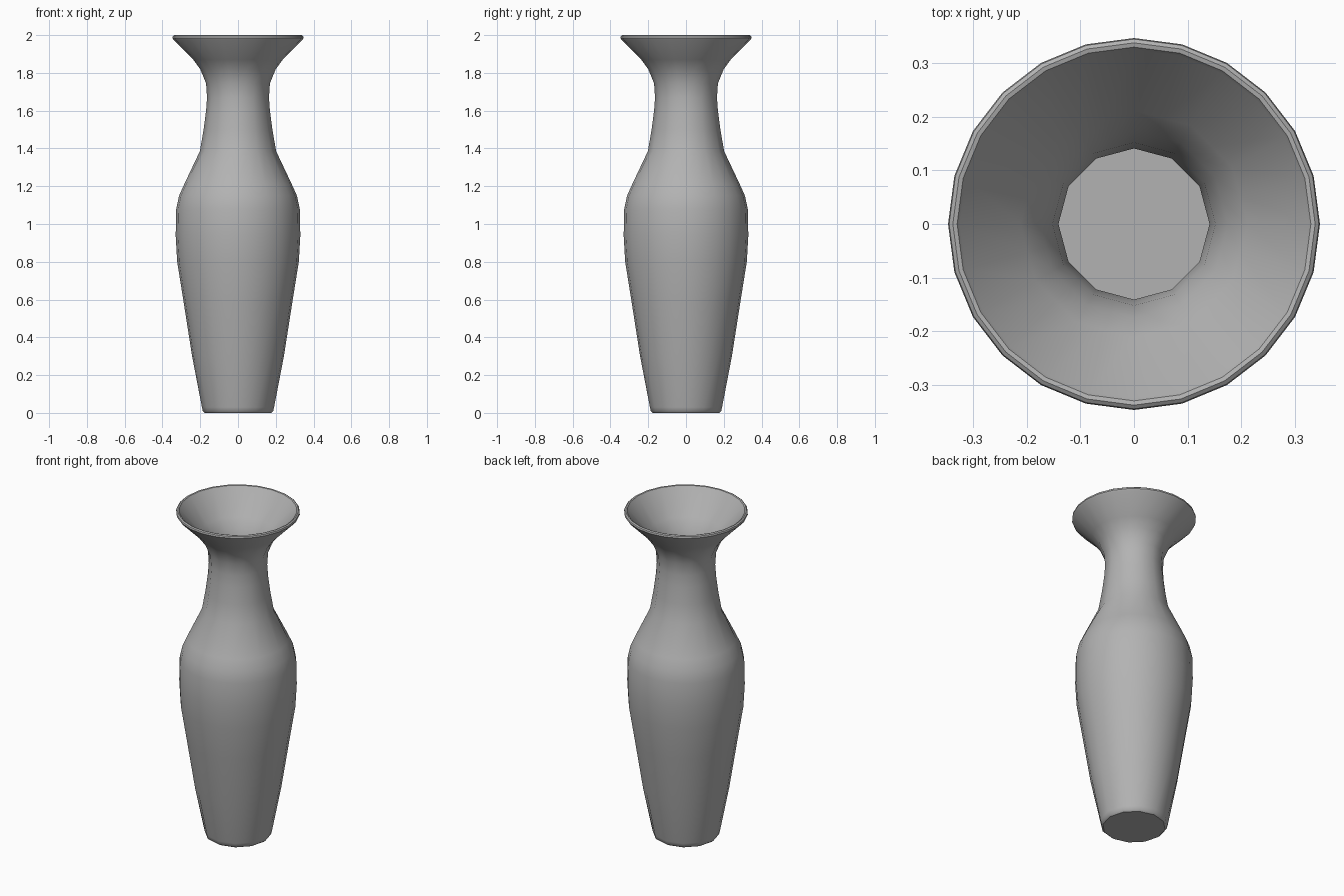
import bpy, bmesh
from math import cos, sin, pi, radians

cube = bpy.data.objects.get("Cube")
if cube:
    bpy.data.objects.remove(cube)

SIDES = 24

# One profile (radius, height): up the outside, over the lip, down the inside
OUTSIDE = [(.176, 0), (.186, .008), (.191, .03), (.243, .3), (.29, .6),
           (.322, .8), (.33, .94), (.327, 1.08), (.312, 1.15), (.285, 1.21),
           (.202, 1.385), (.182, 1.5), (.169, 1.6), (.164, 1.67),
           (.169, 1.745), (.2, 1.82), (.237, 1.87), (.341, 1.975)]
LIP = [(.347, 1.985), (.345, 1.995), (.338, 2), (.33, 1.998), (.325, 1.99)]
INSIDE = [(.212, 1.86), (.175, 1.805), (.152, 1.745), (.141, 1.67),
          (.158, 1.5), (.178, 1.385), (.262, 1.2), (.302, 1.08),
          (.306, .94), (.298, .8), (.266, .6), (.219, .3), (.168, .04)]


def ring(bm, radius, z):
    """Narrow rings are twelve-sided: every second point lies on a chord."""
    verts = []
    for i in range(SIDES):
        angle = 2 * pi * i / SIDES
        r = radius * cos(pi / 12) if radius < .23 and i % 2 else radius
        verts.append(bm.verts.new((r * cos(angle), r * sin(angle), z)))
    return verts


grey = bpy.data.materials.new("grey clay")
grey.use_nodes = True
grey.diffuse_color = (.45, .45, .45, 1)
grey.node_tree.nodes["Principled BSDF"].inputs["Base Color"].default_value = grey.diffuse_color

# Turned vase wall, closed by the foot and the inner floor
bm = bmesh.new()
rings = [ring(bm, r, z) for r, z in OUTSIDE + LIP + INSIDE]
for low, high in zip(rings, rings[1:]):
    for i in range(SIDES):
        j = (i + 1) % SIDES
        bm.faces.new((low[i], low[j], high[j], high[i]))
bm.faces.new(rings[0][::-1])
bm.faces.new(rings[-1])
bmesh.ops.recalc_face_normals(bm, faces=bm.faces)

mesh = bpy.data.meshes.new("vase")
bm.to_mesh(mesh)
bm.free()
mesh.materials.append(grey)
vase = bpy.data.objects.new("vase", mesh)
bpy.context.collection.objects.link(vase)

# Smooth walls, crisp foot and floor
bpy.ops.object.select_all(action='DESELECT')
vase.select_set(True)
bpy.context.view_layer.objects.active = vase
bpy.ops.object.shade_smooth_by_angle(angle=radians(38))
